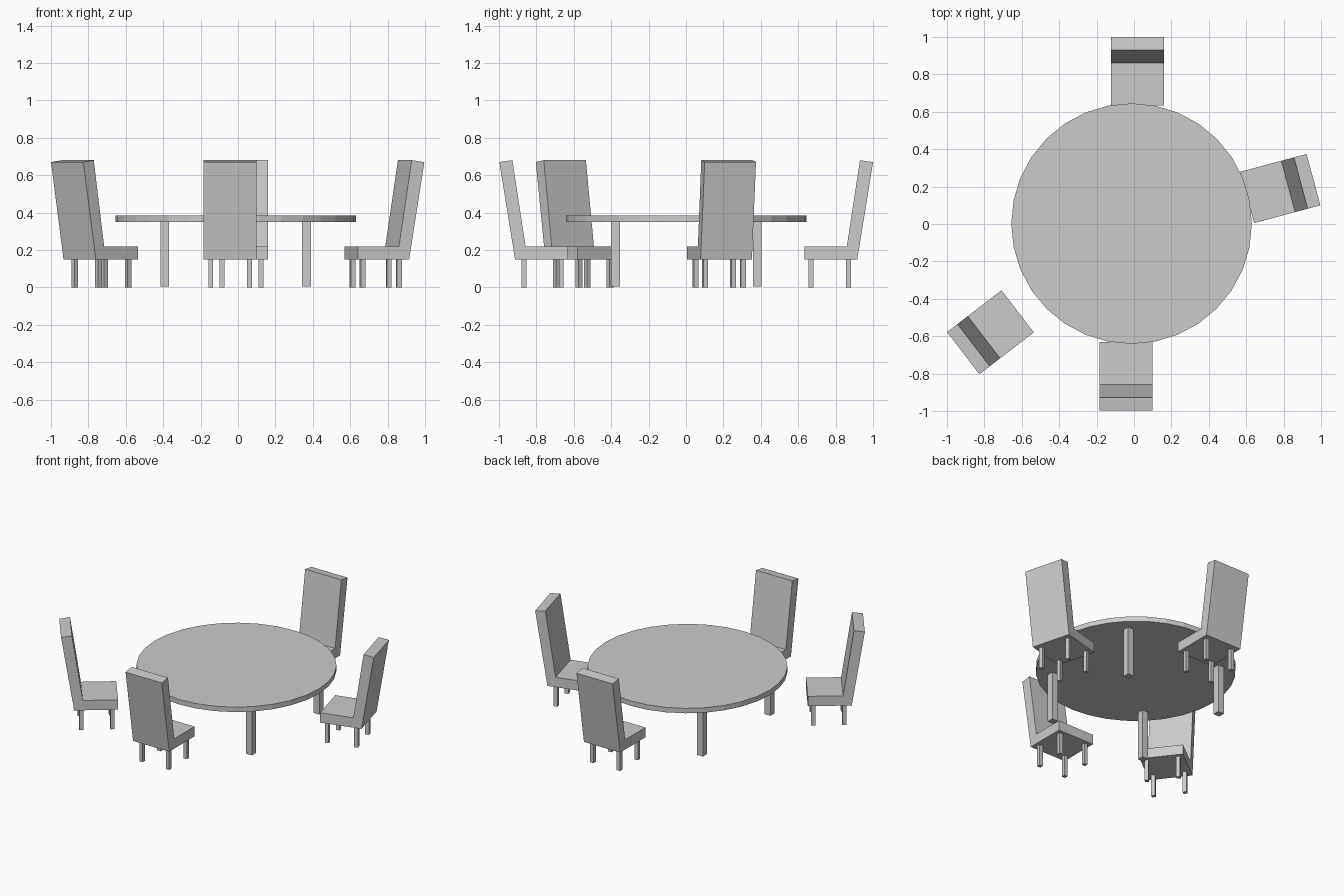
import bpy, bmesh
from math import radians
from mathutils import Matrix, Vector

if "Cube" in bpy.data.objects:
    bpy.data.objects.remove(bpy.data.objects["Cube"])


def make_object(name, bm, matrix=None):
    bmesh.ops.recalc_face_normals(bm, faces=bm.faces[:])
    mesh = bpy.data.meshes.new(name)
    bm.to_mesh(mesh)
    bm.free()
    obj = bpy.data.objects.new(name, mesh)
    bpy.context.collection.objects.link(obj)
    if matrix:
        obj.matrix_world = matrix
    return obj


def box(name, x, y, z0, z1, size, matrix=None):
    bm = bmesh.new()
    place = Matrix.Translation((x, y, (z0 + z1) / 2)) @ Matrix.Diagonal((size, size, z1 - z0, 1))
    bmesh.ops.create_cube(bm, size=1, matrix=place)
    return make_object(name, bm, matrix)


# Round table top
CX, CY = -0.013, 0.002
bm = bmesh.new()
bmesh.ops.create_cone(bm, cap_ends=True, segments=32, radius1=0.643, radius2=0.643,
                      depth=0.035, matrix=Matrix.Translation((CX, CY, 0.3675)))
make_object("table_top", bm)

# Four square table legs
for sx in (-1, 1):
    for sy in (-1, 1):
        box("table_leg", CX + sx * 0.379, CY + sy * 0.379, 0.004, 0.352, 0.046)

# Side profile of seat and leaning back: (distance from seat front, height)
PROFILE = [(0, 0.15), (0.283, 0.15), (0.367, 0.67), (0.297, 0.68), (0.227, 0.22), (0, 0.22)]
HALF_WIDTH = 0.142


def chair(x, y, angle):
    """Chair with its seat front centred at x, y and its back towards angle."""
    m = Matrix.Translation((x, y, 0)) @ Matrix.Rotation(radians(angle - 90), 4, 'Z')
    bm = bmesh.new()
    face = bm.faces.new([bm.verts.new((-HALF_WIDTH, d, z)) for d, z in PROFILE])
    side = bmesh.ops.extrude_face_region(bm, geom=[face], use_keep_orig=True)
    verts = [v for v in side["geom"] if isinstance(v, bmesh.types.BMVert)]
    bmesh.ops.translate(bm, verts=verts, vec=Vector((2 * HALF_WIDTH, 0, 0)))
    make_object("chair_seat_and_back", bm, m)
    # Short square legs
    for lx in (-0.104, 0.104):
        for ly in (0.036, 0.236):
            box("chair_leg", lx, ly, 0, 0.151, 0.026, m)


# Back, front, right and left chairs
chair(0.018, 0.633, 90)
chair(-0.042, -0.631, 270)
chair(0.605, 0.142, 15)
chair(-0.622, -0.467, 217.5)
